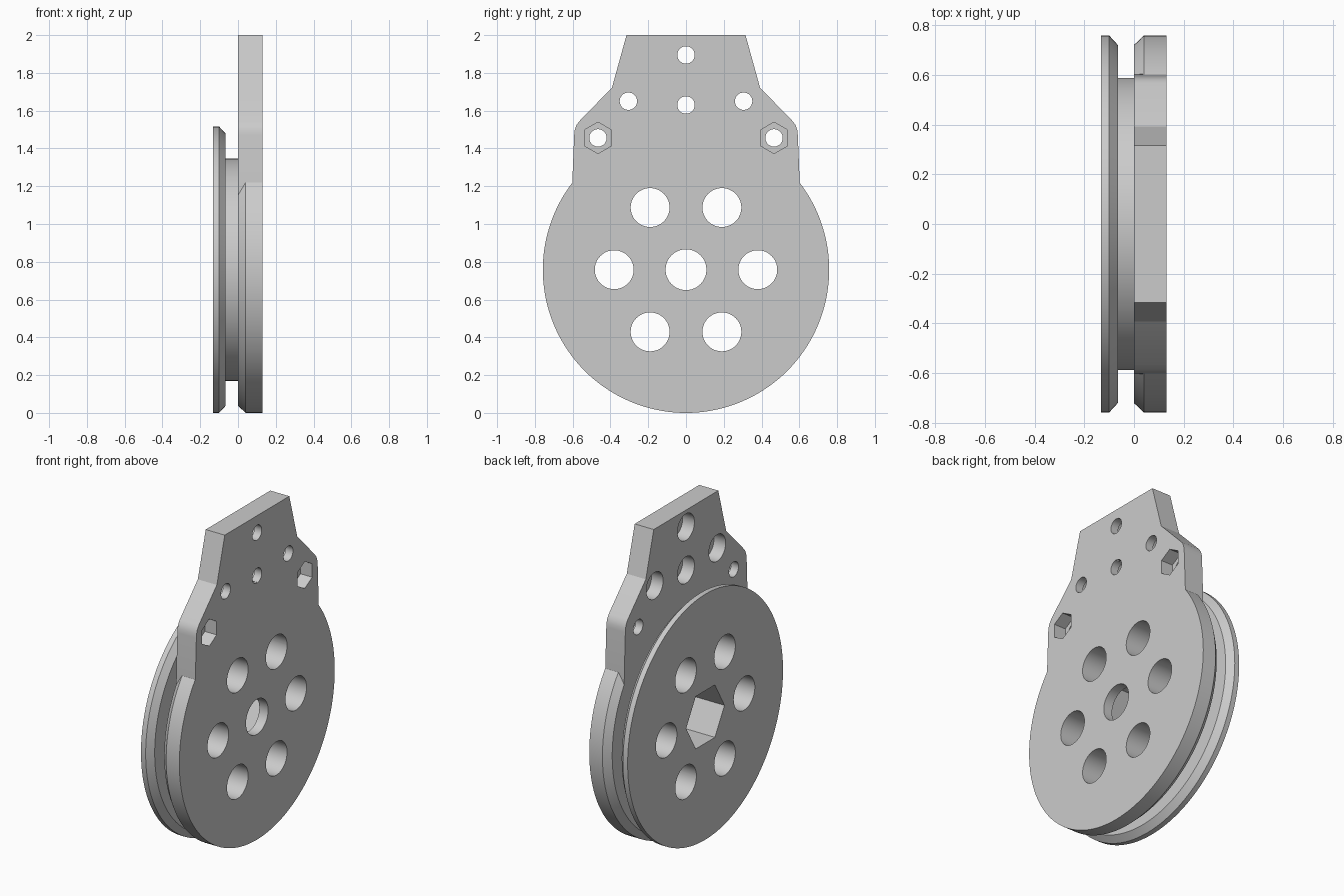
import bpy, bmesh, math
from mathutils import Matrix

cube = bpy.data.objects.get("Cube")
if cube:
    bpy.data.objects.remove(cube, do_unlink=True)

FRONT, BACK, HUB_Z = 0.13, -0.132, 0.758

grey = bpy.data.materials.new("plain grey")
grey.use_nodes = True
colour = (0.6, 0.6, 0.6, 1)
grey.diffuse_color = colour
grey.node_tree.nodes["Principled BSDF"].inputs["Base Color"].default_value = colour


def add_object(name, bm):
    bmesh.ops.recalc_face_normals(bm, faces=bm.faces)
    mesh = bpy.data.meshes.new(name)
    bm.to_mesh(mesh)
    bm.free()
    mesh.materials.append(grey)
    obj = bpy.data.objects.new(name, mesh)
    bpy.context.collection.objects.link(obj)
    return obj


def prism(name, outline, x0, x1):
    """Extrude a (y, z) outline along x."""
    bm = bmesh.new()
    face = bm.faces.new([bm.verts.new((x0, y, z)) for y, z in outline])
    result = bmesh.ops.extrude_face_region(bm, geom=[face])
    moved = [v for v in result["geom"] if isinstance(v, bmesh.types.BMVert)]
    bmesh.ops.translate(bm, verts=moved, vec=(x1 - x0, 0, 0))
    return add_object(name, bm)


def polygon(y, z, radius, sides, turn=0.0):
    angles = [turn + math.tau * i / sides for i in range(sides)]
    return [(y + radius * math.cos(a), z + radius * math.sin(a)) for a in angles]


def lathe(name, profile, steps):
    """Spin an (x, radius) profile about the x axis through the hub."""
    bm = bmesh.new()
    rings = []
    for x, r in profile:
        rings.append([bm.verts.new((x, y, z)) for y, z in polygon(0, HUB_Z, r, steps)])
    for a, b in zip(rings, rings[1:]):
        for i in range(steps):
            j = (i + 1) % steps
            bm.faces.new((a[i], a[j], b[j], b[i]))
    bm.faces.new(rings[0])
    bm.faces.new(rings[-1])
    return add_object(name, bm)


def combine(target, other, operation):
    mod = target.modifiers.new("combine", "BOOLEAN")
    mod.object, mod.operation, mod.solver = other, operation, "EXACT"
    bpy.context.view_layer.objects.active = target
    bpy.ops.object.modifier_apply(modifier=mod.name)
    bpy.data.objects.remove(other, do_unlink=True)


def cut(y, z, radius, x0=-0.3, x1=0.3, sides=48, turn=0.0):
    combine(body, prism("cutter", polygon(y, z, radius, sides, turn), x0, x1), "DIFFERENCE")


# Grooved spool: chamfered back flange, hub and chamfered front flange
body = lathe("grooved_wheel_plate", [
    (BACK, 0.758), (-0.10, 0.758), (-0.065, 0.72), (-0.065, 0.588),
    (0, 0.588), (0, 0.72), (0.04, 0.758), (FRONT, 0.758)], 144)

# Mounting tab rising from the front flange, with rounded shoulders
half = [(0.605, 1.0), (0.602, 1.22), (0.592, 1.47), (0.590, 1.495),
        (0.581, 1.522), (0.566, 1.543), (0.392, 1.722), (0.315, 2.0)]
tab = prism("tab", half + [(-y, z) for y, z in reversed(half)], 0, FRONT)
combine(body, tab, "UNION")

# Ring of six through holes
for y, z in polygon(0, HUB_Z, 0.38, 6):
    cut(y, z, 0.103)

# Centre bore with a deep hexagonal socket from the back
cut(0, HUB_Z, 0.108)
cut(0, HUB_Z, 0.187, x1=0.07, sides=6)

# Screw holes, counterbored from the back
for y, z in [(0, 1.895), (0, 1.63), (-0.305, 1.65), (0.305, 1.65)]:
    cut(y, z, 0.046, x0=-0.03)
    cut(y, z, 0.082, x0=-0.03, x1=0.08)

# Shoulder holes with hexagonal nut pockets in the front
for side in (-1, 1):
    cut(side * 0.466, 1.456, 0.046, x0=-0.03)
    cut(side * 0.466, 1.456, 0.083, x0=0.05, sides=6, turn=math.pi / 2)

bpy.ops.object.select_all(action="DESELECT")
body.select_set(True)
bpy.context.view_layer.objects.active = body
bpy.ops.object.shade_smooth_by_angle(angle=math.radians(25))
